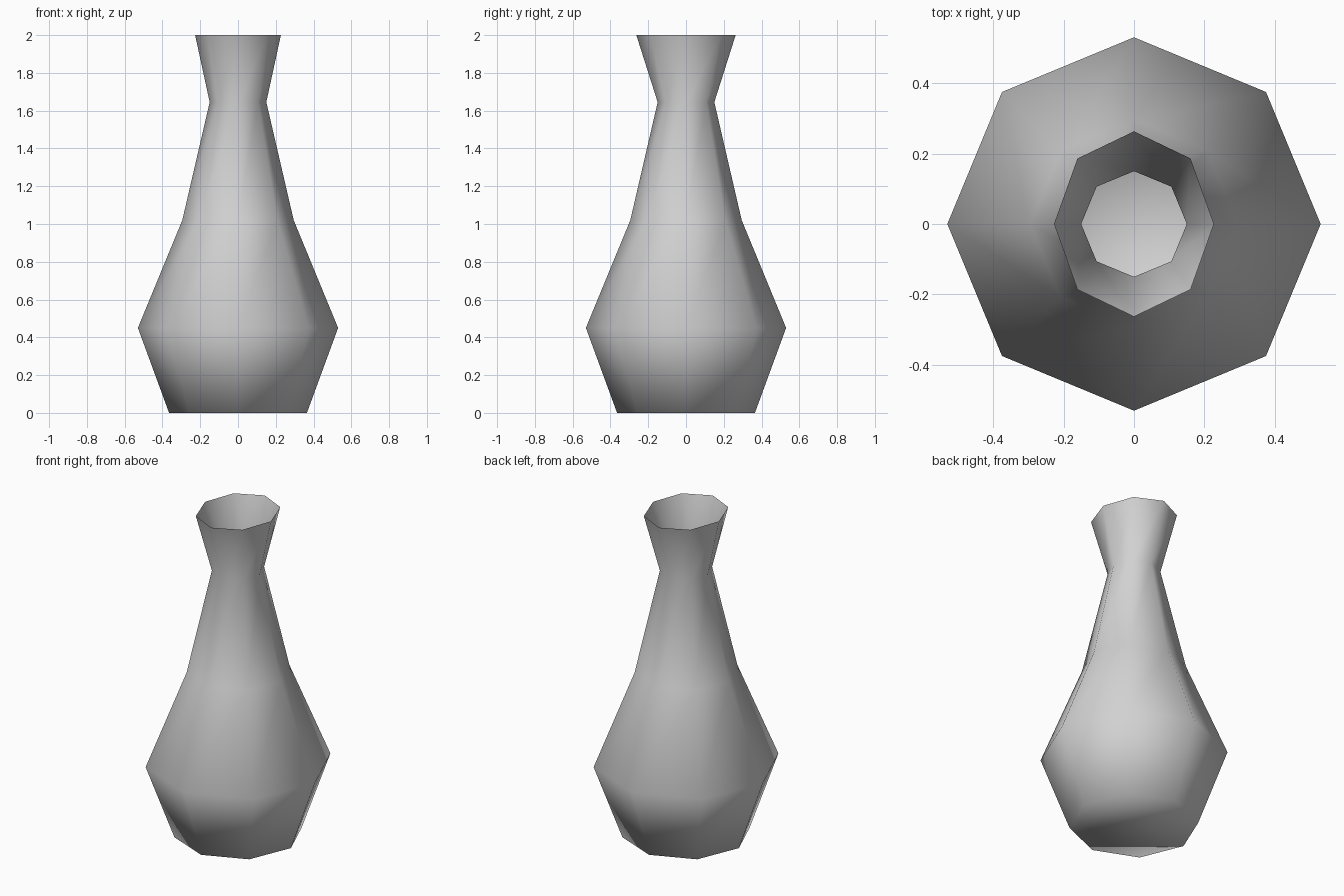
import bpy
import bmesh
from math import cos, sin, tau

cube = bpy.data.objects.get("Cube")
if cube:
    bpy.data.objects.remove(cube, do_unlink=True)

SIDES = 8

# Plain grey ceramic
grey = bpy.data.materials.new("grey ceramic")
grey.use_nodes = True
colour = (0.64, 0.64, 0.64, 1)
grey.diffuse_color = colour
grey.node_tree.nodes["Principled BSDF"].inputs["Base Color"].default_value = colour

# Profile from foot to lip: radius in x, radius in y, height
profile = [
    (0.365, 0.365, 0.0),    # foot
    (0.53, 0.53, 0.45),     # belly
    (0.295, 0.295, 1.02),   # shoulder
    (0.15, 0.15, 1.645),    # neck
    (0.227, 0.263, 2.0),    # flared oval lip
]

bm = bmesh.new()
rings = [
    [bm.verts.new((rx * cos(tau * i / SIDES), ry * sin(tau * i / SIDES), z))
     for i in range(SIDES)]
    for rx, ry, z in profile
]

# Thin wall, open at the lip
for low, high in zip(rings, rings[1:]):
    for i in range(SIDES):
        j = (i + 1) % SIDES
        bm.faces.new((low[i], low[j], high[j], high[i]))

# Closed foot
bm.faces.new(rings[0][::-1])

# Smooth all over, including the foot edge
for face in bm.faces:
    face.smooth = True

mesh = bpy.data.meshes.new("vase")
bm.to_mesh(mesh)
bm.free()
mesh.materials.append(grey)
vase = bpy.data.objects.new("vase", mesh)
bpy.context.collection.objects.link(vase)
